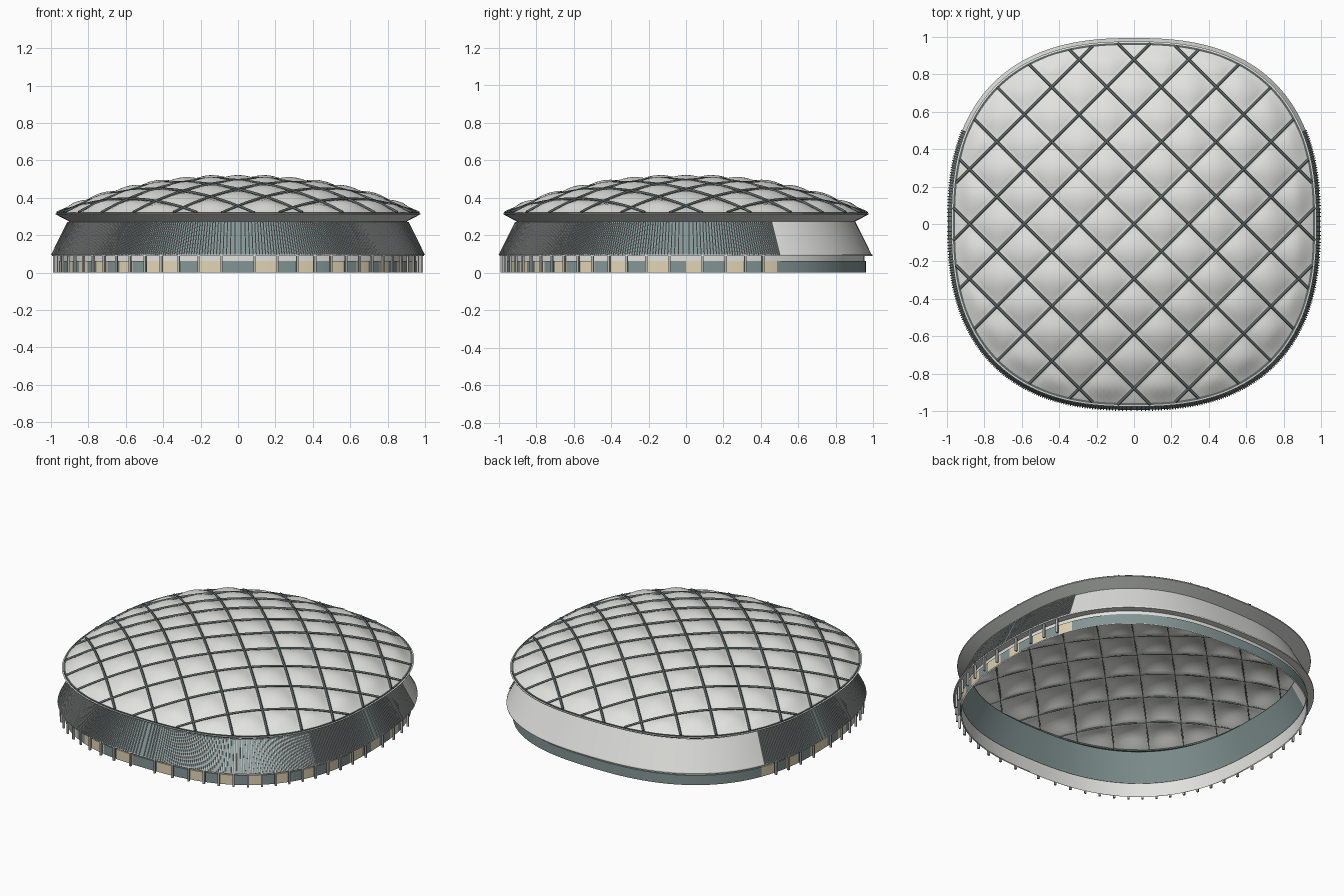
import bpy, bmesh, math
from mathutils import Vector

cube = bpy.data.objects.get("Cube")
if cube:
    bpy.data.objects.remove(cube, do_unlink=True)

EXP = 2.5            # squareness of the plan outline
SEGS = 256           # segments around the plan
BACK = math.sin(0.44)  # plain rear part begins here
RIM = 0.968
CELL = 0.1465        # half diagonal of a roof cushion


def material(name, *srgb):
    lin = [(c / 255 / 12.92) if c < 11 else ((c / 255 + 0.055) / 1.055) ** 2.4 for c in srgb]
    m = bpy.data.materials.new(name)
    m.diffuse_color = (*lin, 1)
    m.use_nodes = True
    m.node_tree.nodes["Principled BSDF"].inputs["Base Color"].default_value = (*lin, 1)
    return m


WHITE = material("pale grey", 226, 226, 223)
DARK = material("dark steel", 94, 103, 103)
FIN = material("fin grey", 188, 195, 193)
SOFFIT = material("soffit grey", 210, 213, 209)
TEAL = material("teal glass", 132, 149, 149)
BEIGE = material("warm beige", 226, 213, 182)
POST = material("post grey", 182, 184, 182)


def plan(t, r, z):
    """Point on the rounded-square outline."""
    c, s = math.cos(t), math.sin(t)
    return Vector((r * math.copysign(abs(c) ** (2 / EXP), c),
                   r * math.copysign(abs(s) ** (2 / EXP), s), z))


def outward(t):
    c, s = math.cos(t), math.sin(t)
    e = 2 - 2 / EXP
    return Vector((math.copysign(abs(c) ** e, c), math.copysign(abs(s) ** e, s), 0)).normalized()


def radius(x, y):
    return (abs(x) ** EXP + abs(y) ** EXP) ** (1 / EXP) / RIM


def finish(bm, name, mats, smooth=None):
    me = bpy.data.meshes.new(name)
    bm.to_mesh(me)
    bm.free()
    ob = bpy.data.objects.new(name, me)
    bpy.context.collection.objects.link(ob)
    for m in mats:
        me.materials.append(m)
    if smooth:
        bpy.ops.object.select_all(action='DESELECT')
        ob.select_set(True)
        bpy.context.view_layer.objects.active = ob
        bpy.ops.object.shade_smooth_by_angle(angle=math.radians(smooth))


def loft(name, profile, mats, rule=lambda k: 0):
    """Sweep an (r, z) profile round the plan; rule colours each segment."""
    bm = bmesh.new()
    rows = [[bm.verts.new(plan(math.tau * k / SEGS, r, z)) for k in range(SEGS)]
            for r, z in profile]
    for a, b in zip(rows, rows[1:]):
        for k in range(SEGS):
            j = (k + 1) % SEGS
            bm.faces.new((a[k], a[j], b[j], b[k])).material_index = rule(k)
    finish(bm, name, mats, 30)


def is_back(k):
    return math.sin(math.tau * (k + 0.5) / SEGS) > BACK


def prism(bm, low, high, normal, width, depth):
    """Box standing from low to high, facing along normal."""
    side = Vector((-normal.y, normal.x, 0)) * width / 2
    n = normal * depth
    a, b = [[bm.verts.new(p + o) for o in (-side, side, side + n, n - side)] for p in (low, high)]
    bm.faces.new(a)
    bm.faces.new(b[::-1])
    for i in range(4):
        j = (i + 1) % 4
        bm.faces.new((a[j], a[i], b[i], b[j]))


def roof_base(x, y):
    return 0.315 + 0.185 * (1 - min(1, radius(x, y)) ** 2.3)


# Cushioned roof: diagonal grid trimmed to the rim
SUB, HALF = 8, 48
STEP = 2 * CELL / SUB
bm = bmesh.new()
grid = {}
for i in range(-HALF, HALF + 1):
    for j in range(-HALF, HALF + 1):
        u, v = i * STEP, j * STEP
        grid[i, j] = bm.verts.new(((u - v) / 2, (u + v) / 2, 0))
for i in range(-HALF, HALF):
    for j in range(-HALF, HALF):
        q = [grid[i, j], grid[i + 1, j], grid[i + 1, j + 1], grid[i, j + 1]]
        if min(radius(w.co.x, w.co.y) for w in q) < 0.998:
            bm.faces.new(q)
bmesh.ops.delete(bm, geom=[w for w in bm.verts if not w.link_faces], context='VERTS')
for w in bm.verts:
    r = radius(w.co.x, w.co.y)
    if r > 1:
        w.co /= r
    x, y = w.co.x, w.co.y
    puff = 0.024 * min(1, max(0, 1 - r) * 12)
    for d in (x + y, y - x):
        s = (d / CELL) % 2 - 1
        puff *= 1 - s * s
    w.co.z = roof_base(x, y) + puff
finish(bm, "roof_cushions", [WHITE], 60)

# Crossing roof ribs
curve = bpy.data.curves.new("roof_ribs", 'CURVE')
curve.dimensions = '3D'
curve.bevel_depth = 0.0075
curve.bevel_resolution = 0
curve.use_fill_caps = True
for k in range(-4, 5):
    c = 2 * CELL * k
    for flip in (1, -1):
        path = []
        for i in range(-100, 101):
            d = i * 0.017
            x, y = (c + d) / 2 * flip, (c - d) / 2
            if radius(x, y) < 1:
                path.append((x, y, roof_base(x, y) + 0.005, 1))
        sp = curve.splines.new('POLY')
        sp.points.add(len(path) - 1)
        for pt, co in zip(sp.points, path):
            pt.co = co
ribs = bpy.data.objects.new("roof_ribs", curve)
bpy.context.collection.objects.link(ribs)
curve.materials.append(DARK)
bpy.ops.object.select_all(action='DESELECT')
ribs.select_set(True)
bpy.context.view_layer.objects.active = ribs
bpy.ops.object.convert(target='MESH')

# Rim and the inward sloping soffit under it
loft("roof_rim", [(0.957, 0.312), (0.968, 0.312), (0.968, 0.322), (0.957, 0.322), (0.957, 0.312)], [DARK])
loft("rim_edge", [(0.974, 0.311), (0.976, 0.316), (0.966, 0.318)], [WHITE])
loft("soffit", [(0.9, 0.272), (0.974, 0.311)], [SOFFIT])

# Leaning upper wall: glazed at the front and sides, plain at the rear
loft("upper_wall", [(0.994, 0.09), (0.903, 0.273)], [TEAL, WHITE], is_back)
loft("wall_ledge", [(0.95, 0.088), (0.994, 0.088), (0.994, 0.096)], [WHITE])

# Dense fins over the glazed wall
bm = bmesh.new()
FINS = 512
for k in range(FINS):
    t = math.tau * (k + 0.5) / FINS
    if math.sin(t) < BACK:
        prism(bm, plan(t, 0.995, 0.095), plan(t, 0.907, 0.272), outward(t), 0.005, 0.005)
finish(bm, "wall_fins", [FIN])


# Base wall with painted glazing and infill panels
def panel_colour(k):
    bay = (k + 2) // 4
    return int(not is_back(k) and bay % 2 == (bay >= 45))


loft("base_wall", [(0.953, 0.0), (0.953, 0.09)], [WHITE])
loft("base_panels", [(0.96, 0.0), (0.96, 0.063), (0.953, 0.063)], [TEAL, BEIGE], panel_colour)

# Posts below the overhang
bm = bmesh.new()
for k in range(64):
    t = math.tau * (k + 0.5) / 64
    if math.sin(t) < math.sin(0.4):
        prism(bm, plan(t, 0.978, 0), plan(t, 0.978, 0.09), outward(t), 0.012, 0.012)
finish(bm, "base_posts", [POST])
